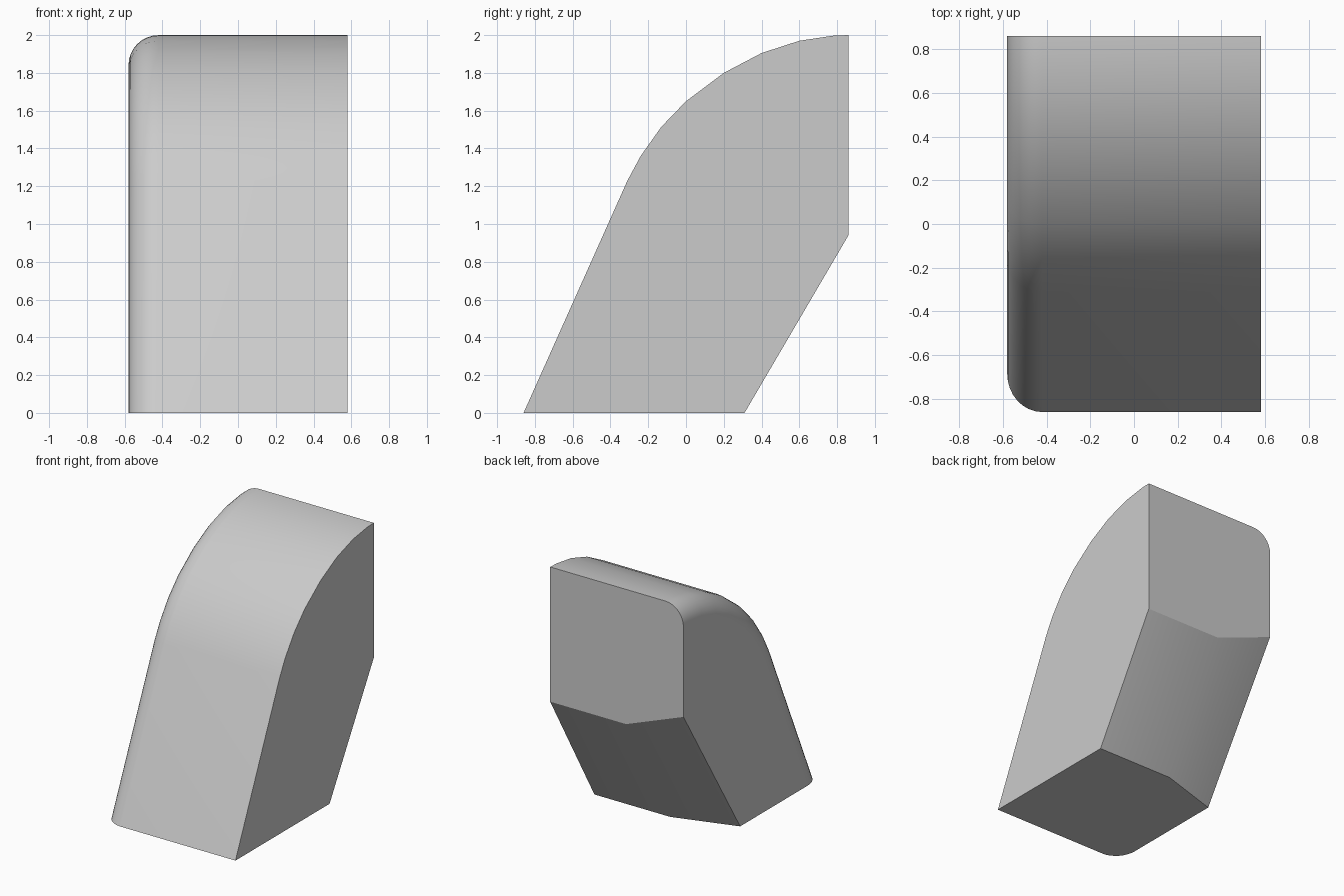
import bpy
import bmesh

cube = bpy.data.objects.get("Cube")
if cube:
    bpy.data.objects.remove(cube, do_unlink=True)

HALF = 0.58          # half width
BEND = -0.08         # where the sloped underside turns
RADIUS = 0.16        # rounding of the outer edge

# Front and top outline as (y, z), from the foot up to the back
outline = [(-0.86, 0), (-0.31, 1.23), (-0.24, 1.36), (-0.13, 1.515), (0, 1.65),
           (0.2, 1.80), (0.4, 1.905), (0.6, 1.97), (0.78, 1.997), (0.86, 2)]

bm = bmesh.new()


def row(x, points):
    return [bm.verts.new((x, y, z)) for y, z in points]


left = row(HALF, outline)
right = row(-HALF, outline)

# Lower back corners: left side, bend and right side as (upper, lower)
back_left = row(HALF, [(0.86, 0.94), (0.31, 0)])
back_bend = row(BEND, [(0.86, 0.94), (0.31, 0)])
back_right = row(-HALF, [(0.86, 1.13), (0.155, 0)])

# Curved front and top
for i in range(len(outline) - 1):
    bm.faces.new((left[i], left[i + 1], right[i + 1], right[i]))

# Flat sides
bm.faces.new(left + back_left)
bm.faces.new(right + back_right)

# Back, bottom and the bent underside
bm.faces.new((left[-1], right[-1], back_right[0], back_bend[0], back_left[0]))
bm.faces.new((left[0], right[0], back_right[1], back_bend[1], back_left[1]))
for a, b in ((back_left, back_bend), (back_bend, back_right)):
    bm.faces.new((a[0], b[0], b[1], a[1]))
bmesh.ops.recalc_face_normals(bm, faces=bm.faces)

# Round the long edge along the right side
edges = [bm.edges.get((right[i], right[i + 1])) for i in range(len(right) - 1)]
bmesh.ops.bevel(bm, geom=edges, offset=RADIUS, offset_type='OFFSET', segments=8,
                profile=0.5, affect='EDGES', clamp_overlap=False)
bmesh.ops.recalc_face_normals(bm, faces=bm.faces)

mesh = bpy.data.meshes.new("curved_block")
bm.to_mesh(mesh)
bm.free()
block = bpy.data.objects.new("curved_block", mesh)
bpy.context.collection.objects.link(block)

# Plain grey material
grey = bpy.data.materials.new("light_grey")
grey.use_nodes = True
colour = (0.6, 0.6, 0.6, 1)
grey.diffuse_color = colour
grey.node_tree.nodes["Principled BSDF"].inputs["Base Color"].default_value = colour
mesh.materials.append(grey)

# Smooth shading with sharp corners kept
bpy.ops.object.select_all(action='DESELECT')
block.select_set(True)
bpy.context.view_layer.objects.active = block
bpy.ops.object.shade_smooth_by_angle(angle=0.52)
